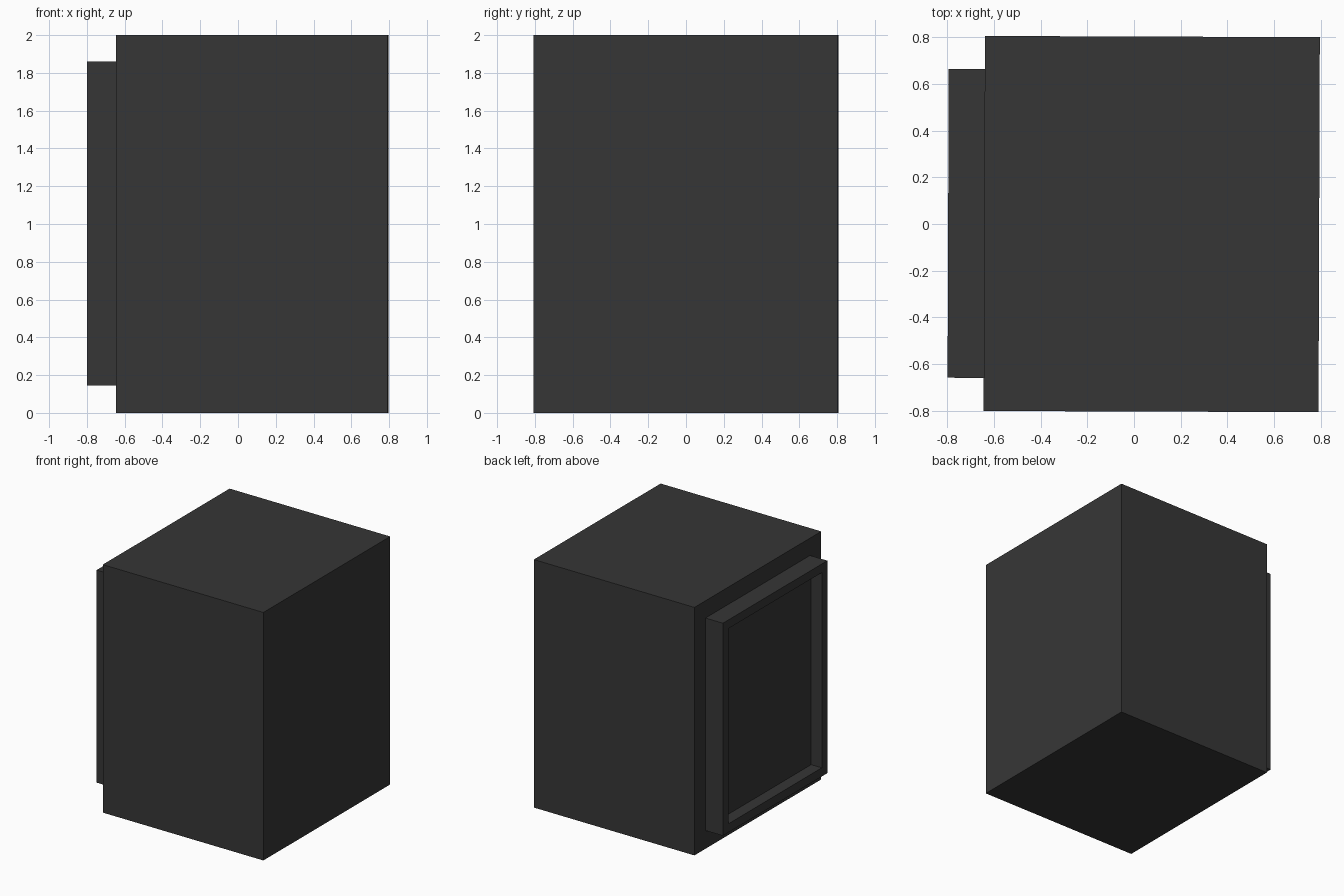
import bpy, bmesh, math
from mathutils import Matrix, Vector

if "Cube" in bpy.data.objects:
    bpy.data.objects.remove(bpy.data.objects["Cube"])

dark = bpy.data.materials.new("charcoal grey")
dark.diffuse_color = (0.037, 0.037, 0.037, 1)
dark.use_nodes = True
dark.node_tree.nodes["Principled BSDF"].inputs["Base Color"].default_value = dark.diffuse_color

TURN = Matrix.Rotation(math.radians(-0.2), 4, 'Z')  # the model stands very slightly turned


def finish(name, bm):
    bmesh.ops.transform(bm, matrix=TURN, verts=bm.verts)
    bmesh.ops.recalc_face_normals(bm, faces=bm.faces)
    mesh = bpy.data.meshes.new(name)
    bm.to_mesh(mesh)
    bm.free()
    mesh.materials.append(dark)
    obj = bpy.data.objects.new(name, mesh)
    bpy.context.collection.objects.link(obj)
    return obj


def box(lo, hi):
    lo, hi = Vector(lo), Vector(hi)
    bm = bmesh.new()
    bmesh.ops.create_cube(bm, size=1, matrix=Matrix.Translation((lo + hi) / 2)
                          @ Matrix.Diagonal((*(hi - lo), 1)))
    return bm


# Main cabinet block
finish("cabinet_body", box((-0.642, -0.804, 0), (0.794, 0.804, 2)))

# Raised frame on the left side, with a recessed panel
bm = box((-0.797, -0.662, 0.146), (-0.642, 0.662, 1.86))
bm.normal_update()
front = min(bm.faces, key=lambda f: f.calc_center_median().x)
back = max(bm.faces, key=lambda f: f.calc_center_median().x)
bmesh.ops.inset_region(bm, faces=[front], thickness=0.07, use_even_offset=True)
panel = bmesh.ops.extrude_face_region(bm, geom=[front])
bmesh.ops.translate(bm, vec=(0.095, 0, 0),
                    verts=[v for v in panel["geom"] if isinstance(v, bmesh.types.BMVert)])
bmesh.ops.delete(bm, geom=[f for f in (front, back) if f.is_valid], context='FACES_ONLY')
finish("side_panel_frame", bm)
